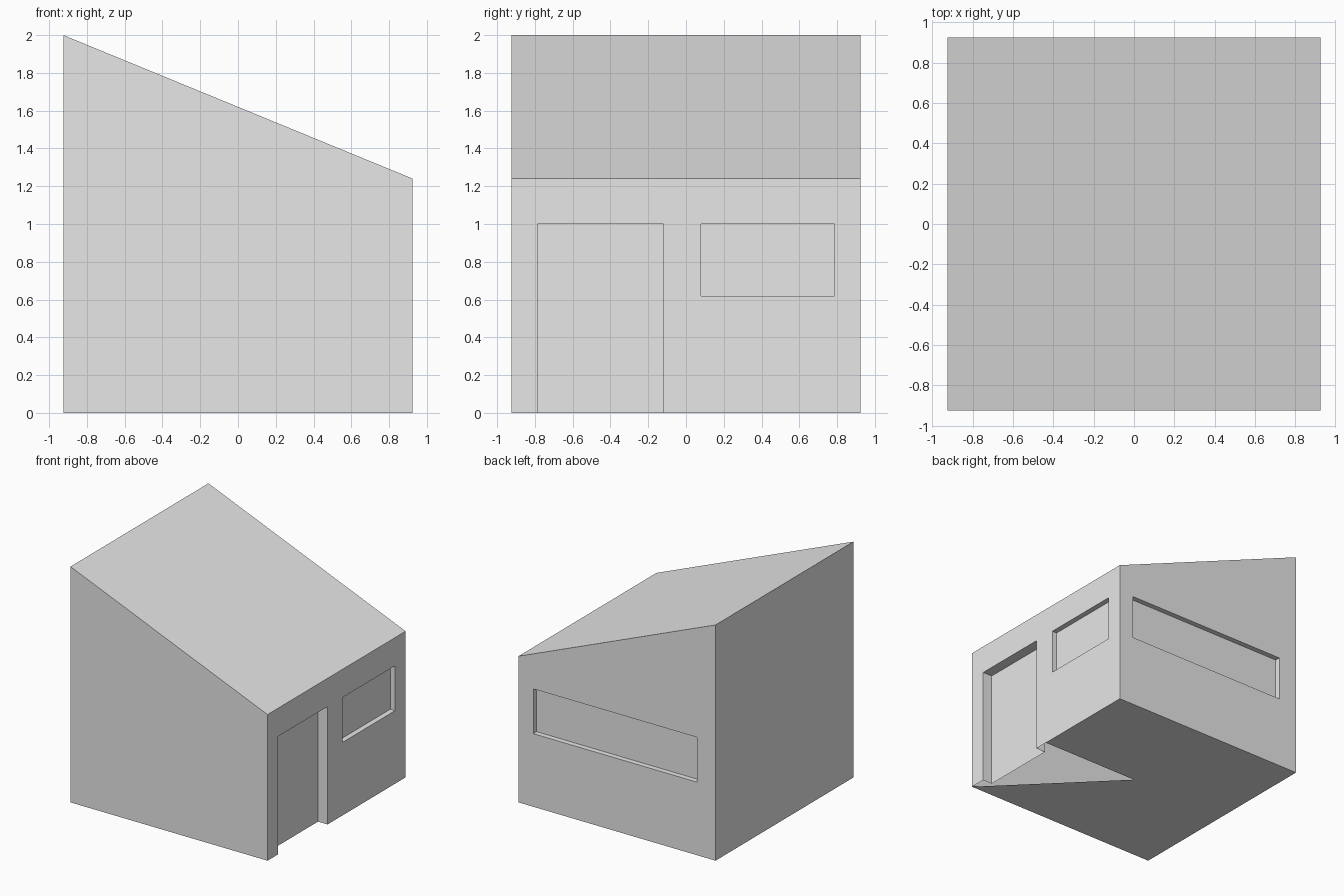
import bpy
from mathutils import Vector

cube = bpy.data.objects.get("Cube")
if cube:
    bpy.data.objects.remove(cube, do_unlink=True)

H = 0.925              # half width of the square footprint
HIGH, LOW = 2.0, 1.24  # eave heights on the right and left sides

grey = bpy.data.materials.new("plain_grey")
grey.use_nodes = True
grey.diffuse_color = (0.8, 0.8, 0.8, 1)
grey.node_tree.nodes["Principled BSDF"].inputs["Base Color"].default_value = (0.8, 0.8, 0.8, 1)


def roof_z(x):
    return LOW + (HIGH - LOW) * (H - x) / (2 * H)


def make_part(name, polygons):
    """Flat object from (corner points, outward direction) pairs."""
    verts, faces = [], []
    for points, outward in polygons:
        pts = [Vector(p) for p in points]
        normal = (pts[1] - pts[0]).cross(pts[2] - pts[0])
        if normal.dot(Vector(outward)) < 0:
            pts.reverse()
        faces.append(range(len(verts), len(verts) + len(pts)))
        verts += pts
    mesh = bpy.data.meshes.new(name)
    mesh.from_pydata(verts, [], [list(f) for f in faces])
    mesh.materials.append(grey)
    obj = bpy.data.objects.new(name, mesh)
    bpy.context.collection.objects.link(obj)
    return obj


def wall_with_recesses(name, place, outward, top, recesses):
    """Wall strips around recesses given as (u0, u1, z0, z1, depth)."""
    polys = []

    def quad(u0, u1, z0, z1, depth=0):
        corners = [(u0, z0), (u1, z0), (u1, z1), (u0, z1)]
        polys.append(([place(u, z, depth) for u, z in corners], outward))

    def upper(u0, u1, z):
        corners = [(u0, z), (u1, z), (u1, top(u1)), (u0, top(u0))]
        polys.append(([place(u, h, 0) for u, h in corners], outward))

    edge = -H
    for u0, u1, z0, z1, depth in recesses:
        upper(edge, u0, 0)
        upper(u0, u1, z1)
        if z0 > 0:
            quad(u0, u1, 0, z0)
        quad(u0, u1, z0, z1, depth)
        # reveals facing into the recess
        middle = Vector(place((u0 + u1) / 2, (z0 + z1) / 2, depth / 2))
        sides = [((u0, z0), (u0, z1)), ((u1, z0), (u1, z1)), ((u0, z1), (u1, z1))]
        if z0 > 0:
            sides.append(((u0, z0), (u1, z0)))
        for a, b in sides:
            pts = [place(*a, 0), place(*b, 0), place(*b, depth), place(*a, depth)]
            centre = sum((Vector(p) for p in pts), Vector()) / 4
            polys.append((pts, middle - centre))
        edge = u1
    upper(edge, H, 0)
    return make_part(name, polys)


# Door and small window side
wall_with_recesses("entrance_wall", lambda u, z, d: (H - d, u, z), (1, 0, 0),
                   lambda u: LOW,
                   [(-0.785, -0.12, 0, 1.0, 0.09), (0.08, 0.785, 0.62, 1.0, 0.045)])

# Long window side
wall_with_recesses("back_wall", lambda u, z, d: (u, H - d, z), (0, 1, 0), roof_z,
                   [(-0.75, 0.785, 0.62, 1.0, 0.045)])

# Blank walls
make_part("front_wall", [([(-H, -H, 0), (H, -H, 0), (H, -H, LOW), (-H, -H, HIGH)], (0, -1, 0))])
make_part("tall_wall", [([(-H, -H, 0), (-H, H, 0), (-H, H, HIGH), (-H, -H, HIGH)], (-1, 0, 0))])

# Sloping roof
make_part("roof", [([(-H, -H, HIGH), (H, -H, LOW), (H, H, LOW), (-H, H, HIGH)], (0, 0, 1))])

# Floor fan, left open in the wedge under the doorway
rim = [(H, 0), (H, H), (0, H), (-H, H), (-H, 0), (-H, -H), (0, -H), (H, -H)]
make_part("floor", [([(0, 0, 0), (*a, 0), (*b, 0)], (0, 0, -1))
                    for a, b in zip(rim, rim[1:])])
